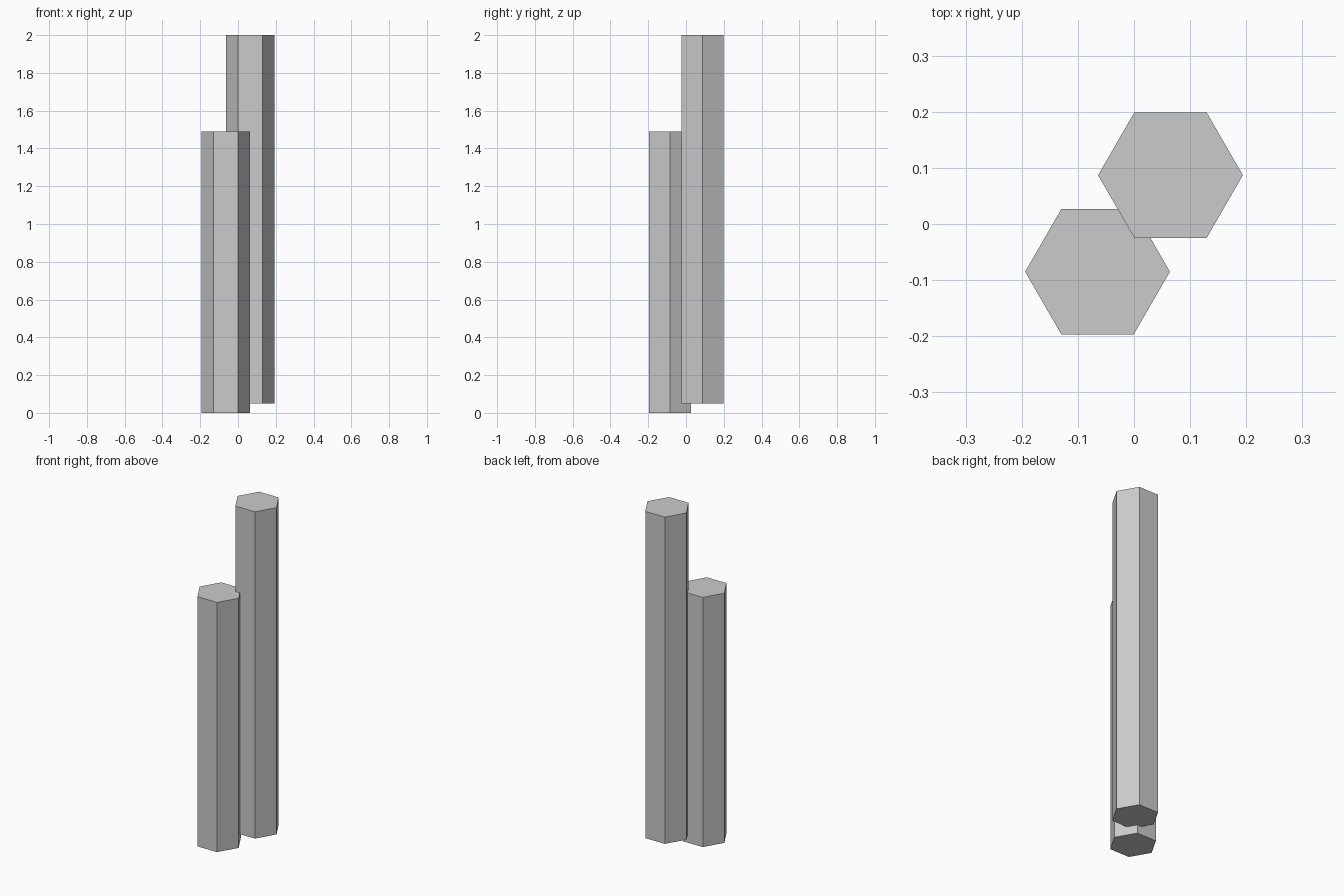
import bpy
import bmesh
from math import cos, sin, tau

cube = bpy.data.objects.get("Cube")
if cube:
    bpy.data.objects.remove(cube, do_unlink=True)

# Single plain grey
grey = bpy.data.materials.new("grey")
grey.use_nodes = True
colour = (0.6, 0.6, 0.6, 1)
grey.diffuse_color = colour
grey.node_tree.nodes["Principled BSDF"].inputs["Base Color"].default_value = colour

RADIUS = 0.129
SIDES = 6


def hex_column(name, x, y, bottom, top):
    """Upright hexagonal prism with corners pointing along x."""
    bm = bmesh.new()
    angles = [tau * i / SIDES for i in range(SIDES)]
    ring = [bm.verts.new((RADIUS * cos(a), RADIUS * sin(a), 0)) for a in angles]
    base = bm.faces.new(ring)
    raised = bmesh.ops.extrude_face_region(bm, geom=[base], use_keep_orig=True)
    verts = [v for v in raised["geom"] if isinstance(v, bmesh.types.BMVert)]
    bmesh.ops.translate(bm, verts=verts, vec=(0, 0, top - bottom))
    bmesh.ops.recalc_face_normals(bm, faces=bm.faces)
    mesh = bpy.data.meshes.new(name)
    bm.to_mesh(mesh)
    bm.free()
    mesh.materials.append(grey)
    column = bpy.data.objects.new(name, mesh)
    column.location = (x, y, bottom)
    bpy.context.collection.objects.link(column)
    return column


# Two overlapping columns, the rear one taller and slightly raised
hex_column("short_column", -0.065, -0.085, 0, 1.49)
hex_column("tall_column", 0.065, 0.087, 0.05, 2)
